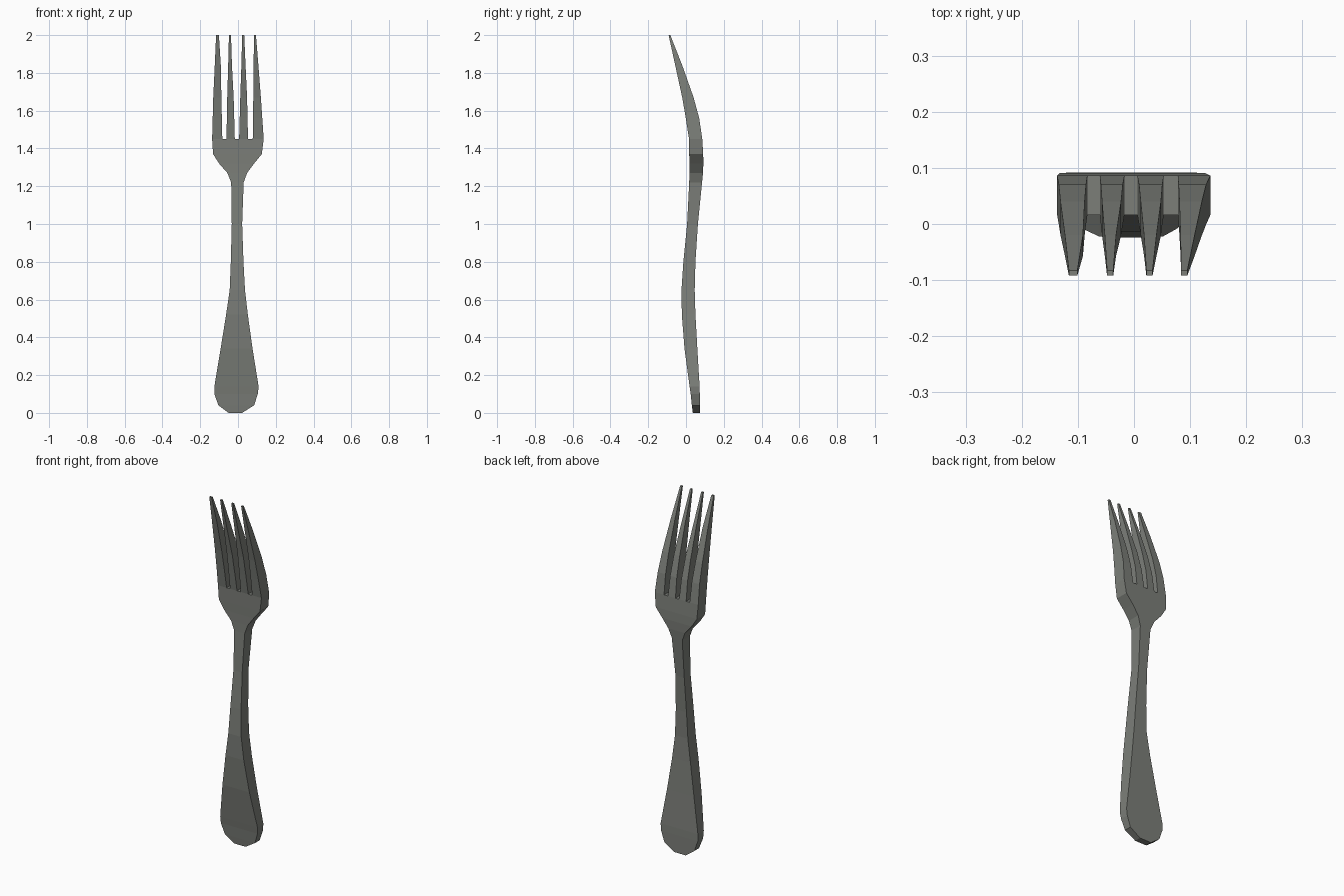
import bpy, bmesh

bm = bmesh.new()

# Handle and neck stations: z, left x, right x, front y, back y
BODY = [
    (0.0, -0.050, 0.022, 0.036, 0.073),
    (0.04, -0.104, 0.085, 0.031, 0.073),
    (0.10, -0.125, 0.105, 0.025, 0.073),
    (0.14, -0.125, 0.109, 0.019, 0.072),
    (0.34, -0.092, 0.077, -0.008, 0.060),
    (0.52, -0.063, 0.052, -0.022, 0.050),
    (0.65, -0.044, 0.037, -0.024, 0.046),
    (0.80, -0.038, 0.029, -0.014, 0.050),
    (1.00, -0.033, 0.022, 0.006, 0.063),
    (1.22, -0.036, 0.030, 0.017, 0.085),
    (1.27, -0.056, 0.048, 0.018, 0.090),
    (1.32, -0.100, 0.085, 0.018, 0.092),
    (1.37, -0.132, 0.126, 0.017, 0.091),
]

# Tines: left/right x at root, middle, shoulder and tip
TINES = [
    [(-0.137, -0.083), (-0.131, -0.088), (-0.123, -0.091), (-0.116, -0.101)],
    [(-0.061, -0.017), (-0.057, -0.023), (-0.052, -0.032), (-0.048, -0.037)],
    [(0.006, 0.053), (0.012, 0.048), (0.018, 0.040), (0.022, 0.033)],
    [(0.078, 0.136), (0.081, 0.121), (0.083, 0.108), (0.084, 0.095)],
]
# Shared tine levels: z, front y, back y
LEVELS = [(1.45, 0.016, 0.086), (1.67, -0.020, 0.040),
          (1.84, -0.057, -0.020), (2.0, -0.092, -0.083)]
BEND = (1.56, -0.001, 0.070)   # extra level for the curve near the root


def ring(z, xl, xr, yf, yb):
    return [bm.verts.new(c) for c in
            ((xl, yf, z), (xr, yf, z), (xr, yb, z), (xl, yb, z))]


def bridge(a, b):
    for i in range(4):
        j = (i + 1) % 4
        bm.faces.new((a[i], a[j], b[j], b[i]))


# Handle
rings = [ring(*s) for s in BODY]
bm.faces.new(rings[0][::-1])
for a, b in zip(rings, rings[1:]):
    bridge(a, b)

# Tines, each rising from its own root ring
roots = []
for spans in TINES:
    mid = tuple((p + q) / 2 for p, q in zip(spans[0], spans[1]))
    sections = list(zip(LEVELS, spans))
    sections.insert(1, (BEND, mid))
    loft = [ring(z, xl, xr, yf, yb) for (z, yf, yb), (xl, xr) in sections]
    for a, b in zip(loft, loft[1:]):
        bridge(a, b)
    bm.faces.new(loft[-1])
    roots.append(loft[0])

# Head: broad front and back joining the neck to the tine roots
top = rings[-1]
front = [v for r in roots for v in (r[0], r[1])]
back = [v for r in roots for v in (r[3], r[2])]
bm.faces.new([top[0], top[1]] + front[::-1])
bm.faces.new([top[2], top[3]] + back)
bm.faces.new((top[1], top[2], back[-1], front[-1]))
bm.faces.new((top[3], top[0], front[0], back[0]))

# Slot floors between the tines
for a, b in zip(roots, roots[1:]):
    bm.faces.new((a[1], b[0], b[3], a[2]))

bmesh.ops.recalc_face_normals(bm, faces=bm.faces)
mesh = bpy.data.meshes.new("fork")
bm.to_mesh(mesh)
bm.free()
fork = bpy.data.objects.new("fork", mesh)
bpy.context.collection.objects.link(fork)

# Dark steel
steel = bpy.data.materials.new("steel")
steel.diffuse_color = (0.20, 0.21, 0.19, 1)
mesh.materials.append(steel)
